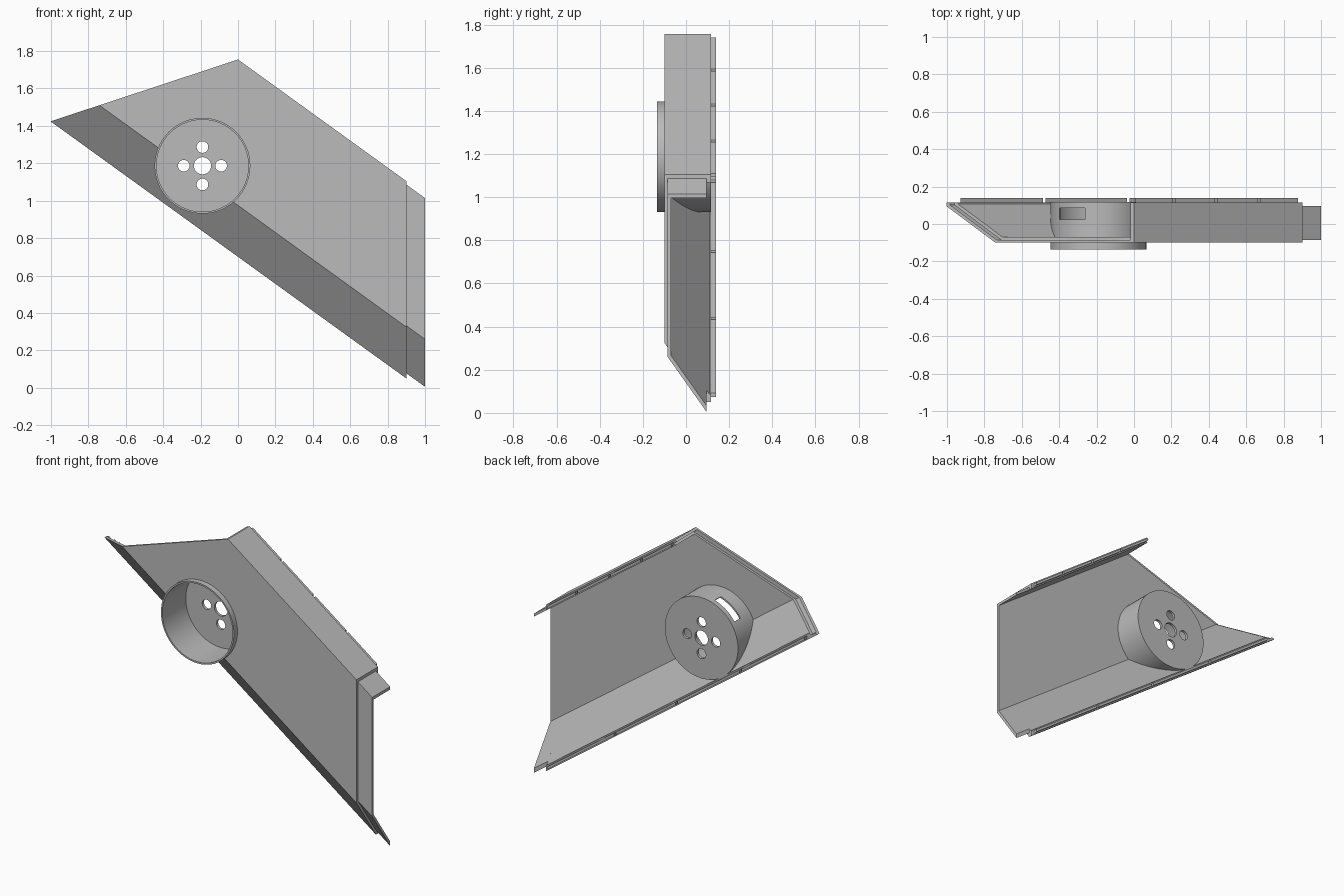
import bpy, bmesh, math
from mathutils import Matrix, Vector

old = bpy.data.objects.get("Cube")
if old:
    bpy.data.objects.remove(old, do_unlink=True)

SLOPE = 0.7225      # fall of the long edges along x
HUB = Vector((-0.19, 0, 1.187))
STEP = 0.025        # depth of the socket step on the open end

grey = bpy.data.materials.new("plain_grey")
grey.use_nodes = True
colour = (0.5, 0.5, 0.5, 1)
grey.diffuse_color = colour
grey.node_tree.nodes["Principled BSDF"].inputs["Base Color"].default_value = colour


def finish(name, bm):
    bmesh.ops.recalc_face_normals(bm, faces=bm.faces)
    mesh = bpy.data.meshes.new(name)
    bm.to_mesh(mesh)
    bm.free()
    mesh.materials.append(grey)
    ob = bpy.data.objects.new(name, mesh)
    bpy.context.collection.objects.link(ob)
    return ob


def slanted(offset):
    """End of a strip on the slanted open side."""
    return lambda c: (c - 1.755) / 1.0525 + offset


def flat(x):
    return lambda c: x


def strip(name, outer, inner, start, end):
    """Sweep a sheet section of (height, depth) points along the falling edge."""
    bm = bmesh.new()
    loop = outer + inner[::-1]
    n, half = len(loop), len(outer)
    rings = []
    for cut in (start, end):
        rings.append([bm.verts.new((cut(c), y, c - SLOPE * cut(c))) for c, y in loop])
    a, b = rings
    for i in range(n):
        j = (i + 1) % n
        bm.faces.new((a[i], a[j], b[j], b[i]))
    for r in rings:
        for i in range(half - 1):
            bm.faces.new((r[i], r[i + 1], r[n - 2 - i], r[n - 1 - i]))
    return finish(name, bm)


def disc(name, radius, y0, y1, dx=0, dz=0, segments=32):
    """Cylinder along y, placed relative to the hub centre."""
    bm = bmesh.new()
    place = Matrix.Translation(HUB + Vector((dx, (y0 + y1) / 2, dz)))
    bmesh.ops.create_cone(bm, cap_ends=True, segments=segments, radius1=radius,
                          radius2=radius, depth=y1 - y0,
                          matrix=place @ Matrix.Rotation(math.pi / 2, 4, 'X'))
    return finish(name, bm)


def cut_away(ob, cutter):
    mod = ob.modifiers.new("cut", 'BOOLEAN')
    mod.operation = 'DIFFERENCE'
    mod.solver = 'EXACT'
    mod.object = cutter
    cutter.hide_render = True
    bpy.context.view_layer.objects.active = ob
    bpy.ops.object.modifier_apply(modifier=mod.name)
    bpy.data.objects.remove(cutter, do_unlink=True)


# Sheet sections: top wall, front plate, sloping lower wall, short back edge
outer = [(1.755, 0.115), (1.755, -0.1), (0.975, -0.1), (0.70, 0.095), (0.70, 0.115)]
middle = [(1.7365, 0.115), (1.7365, -0.085), (0.982, -0.085), (0.7185, 0.102), (0.7185, 0.115)]
inner = [(1.718, 0.115), (1.718, -0.07), (0.989, -0.07), (0.737, 0.108), (0.737, 0.115)]

# Main shell, with the thinner step at its slanted end
shell = strip("shell", outer, inner, slanted(STEP), flat(0.9))
strip("socket_step", outer, middle, slanted(0), slanted(STEP))

# Joining tongue on the right-hand end
tongue_out = [(1.7365, 0.095), *middle[1:3], (0.7275, 0.095)]
tongue_in = [(1.718, 0.095), *inner[1:3], (0.756, 0.095)]
strip("joining_tongue", tongue_out, tongue_in, flat(0.9), flat(1.0))

# Broken locating ribs along both back edges
for label, top, stops in (("upper", 1.745, (0.0, 0.215, 0.44, 0.67, 0.885)),
                          ("lower", 0.727, (-0.935, -0.48, -0.03, 0.4, 0.885))):
    for i in range(4):
        strip(f"{label}_rib_{i + 1}",
              [(top, 0.115), (top, 0.138)], [(top - 0.018, 0.115), (top - 0.018, 0.138)],
              flat(stops[i] + 0.007), flat(stops[i + 1] - 0.007))

# Round opening through the shell
cut_away(shell, disc("opening_cutter", 0.25, -0.3, 0.3, segments=64))

# Hub cup, open at the front
cup = disc("hub_cup", 0.256, -0.135, 0.117, segments=64)
cut_away(cup, disc("cup_cutter", 0.246, -0.3, 0.1, segments=64))

# Shaft hole and four bolt holes in the cup floor
cut_away(cup, disc("shaft_cutter", 0.046, 0, 0.3))
for dx, dz in ((0.1, 0), (-0.1, 0), (0, 0.1), (0, -0.1)):
    cut_away(cup, disc("bolt_cutter", 0.031, 0, 0.3, dx, dz))

# Cable slot through the cup wall
bm = bmesh.new()
turn = Matrix.Rotation(-math.radians(125.5), 4, 'Y')
bmesh.ops.create_cube(bm, size=1, matrix=Matrix.Translation(HUB) @ turn
                      @ Matrix.Translation((0.25, 0.055, 0))
                      @ Matrix.Diagonal((0.14, 0.06, 0.17, 1)))
cut_away(cup, finish("slot_cutter", bm))

# Smooth the round wall, keep its edges sharp
bpy.ops.object.select_all(action='DESELECT')
cup.select_set(True)
bpy.context.view_layer.objects.active = cup
bpy.ops.object.shade_smooth_by_angle(angle=math.radians(30))
